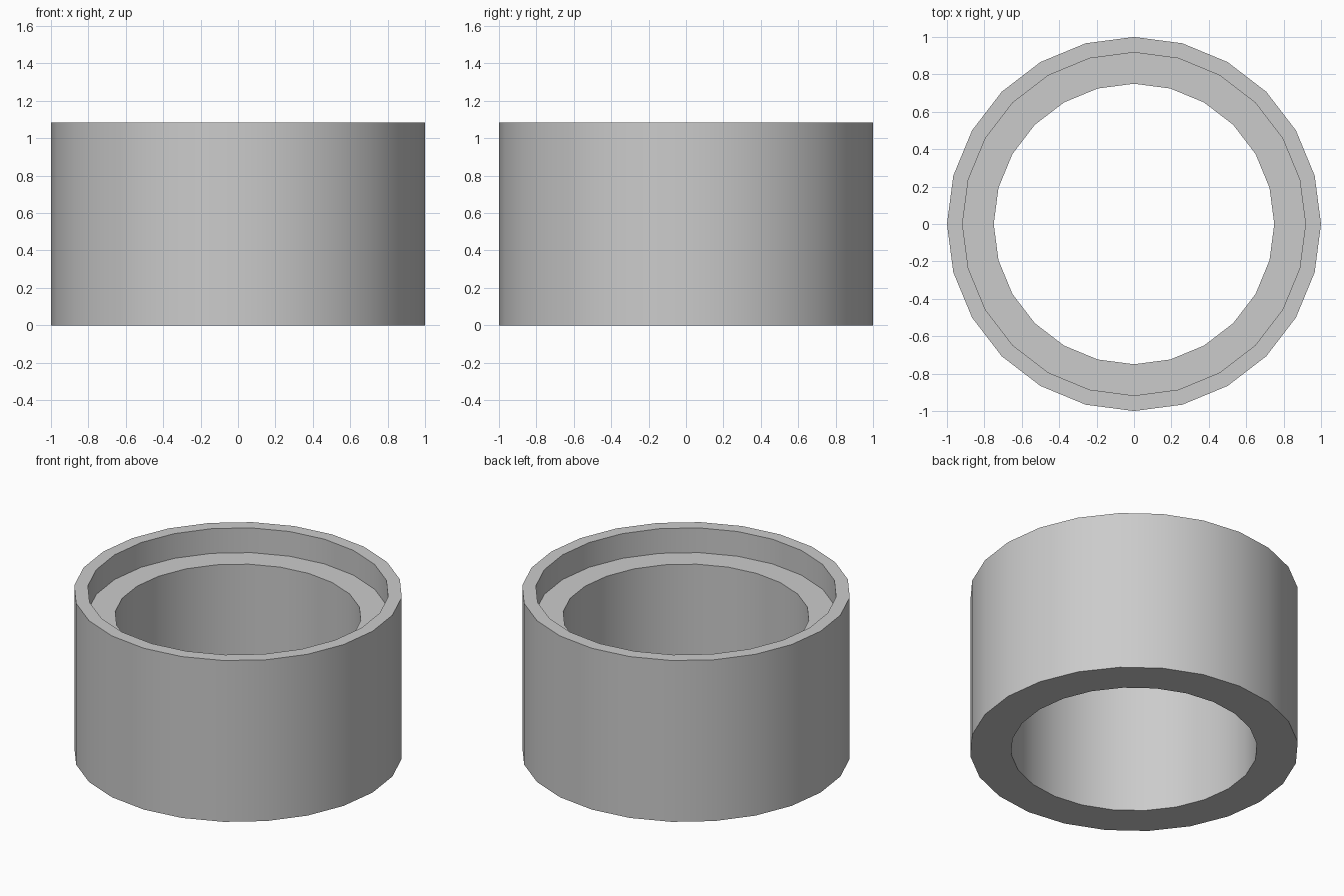
import bpy
import bmesh
import math

cube = bpy.data.objects.get("Cube")
if cube:
    bpy.data.objects.remove(cube, do_unlink=True)

SIDES = 24
OUTER, RIM, BORE = 1.0, 0.917, 0.75
HEIGHT, LEDGE = 1.083, 0.917

# Plain grey material
grey = bpy.data.materials.new("light_grey")
grey.use_nodes = True
colour = (0.6, 0.6, 0.6, 1.0)
grey.diffuse_color = colour
grey.node_tree.nodes["Principled BSDF"].inputs["Base Color"].default_value = colour

# Closed wall section, spun into a ring with a recessed ledge inside the rim
section = [(BORE, 0), (OUTER, 0), (OUTER, HEIGHT),
           (RIM, HEIGHT), (RIM, LEDGE), (BORE, LEDGE)]
bm = bmesh.new()
rings = []
for i in range(SIDES):
    a = math.tau * i / SIDES
    rings.append([bm.verts.new((r * math.cos(a), r * math.sin(a), z))
                  for r, z in section])
for i, ring in enumerate(rings):
    following = rings[(i + 1) % SIDES]
    for j in range(len(section)):
        k = (j + 1) % len(section)
        bm.faces.new((ring[j], following[j], following[k], ring[k]))
bmesh.ops.recalc_face_normals(bm, faces=bm.faces)

mesh = bpy.data.meshes.new("stepped_ring")
bm.to_mesh(mesh)
bm.free()
mesh.materials.append(grey)
stepped_ring = bpy.data.objects.new("stepped_ring", mesh)
bpy.context.collection.objects.link(stepped_ring)

# Smooth round walls, crisp rims
bpy.ops.object.select_all(action='DESELECT')
stepped_ring.select_set(True)
bpy.context.view_layer.objects.active = stepped_ring
bpy.ops.object.shade_smooth_by_angle(angle=math.radians(30))
